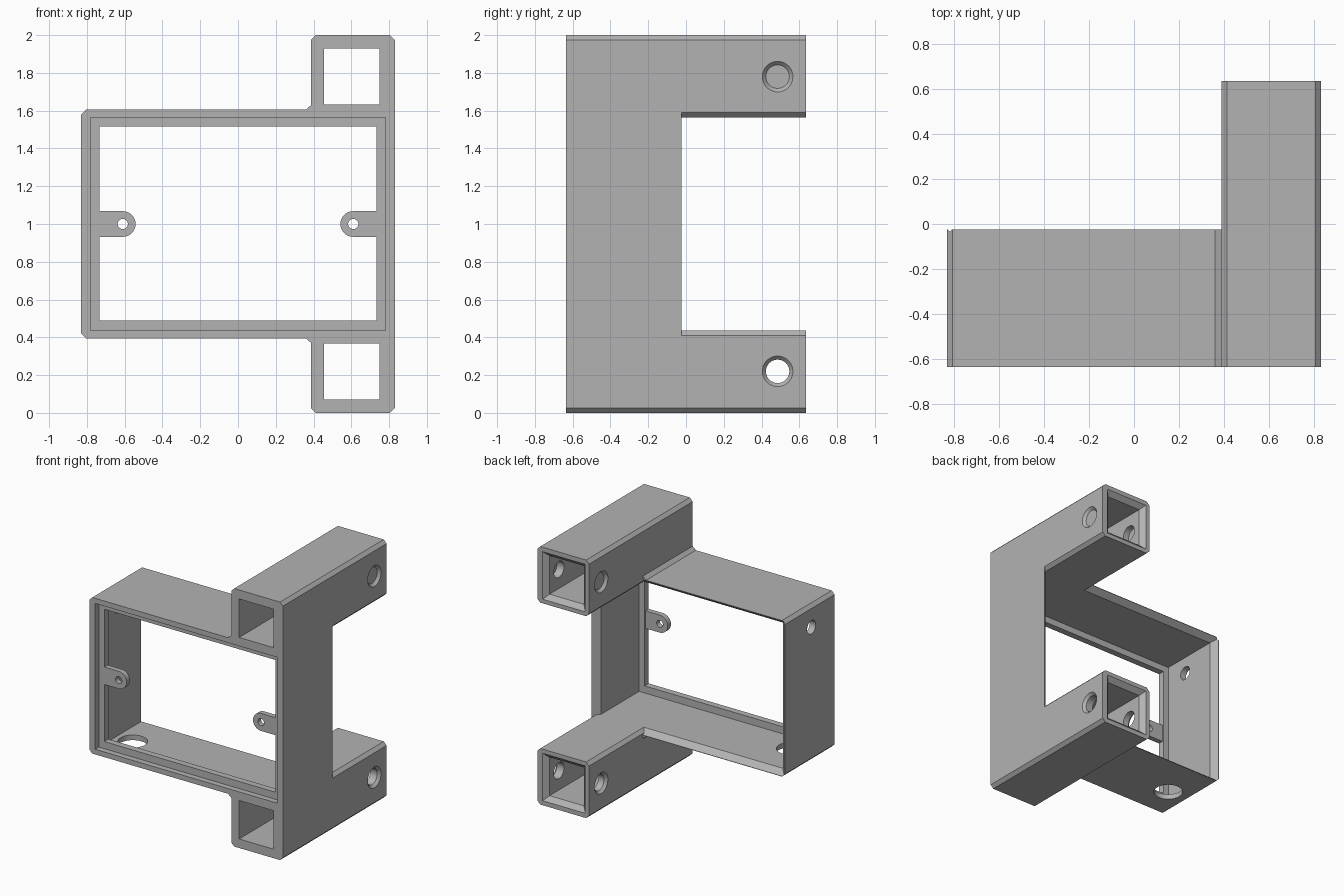
import bpy, bmesh, math
from mathutils import Matrix

if "Cube" in bpy.data.objects:
    bpy.data.objects.remove(bpy.data.objects["Cube"], do_unlink=True)

grey = bpy.data.materials.new("plain_grey")
grey.use_nodes = True
grey.diffuse_color = (0.45, 0.45, 0.45, 1)
grey.node_tree.nodes["Principled BSDF"].inputs["Base Color"].default_value = (0.45, 0.45, 0.45, 1)

FRONT, BOX_BACK, BACK = -0.635, -0.025, 0.635
HALF, BEVEL = 0.83, 0.025


def finish(name, bm):
    bmesh.ops.recalc_face_normals(bm, faces=bm.faces)
    mesh = bpy.data.meshes.new(name)
    bm.to_mesh(mesh)
    bm.free()
    mesh.materials.append(grey)
    obj = bpy.data.objects.new(name, mesh)
    bpy.context.scene.collection.objects.link(obj)
    return obj


def loft(name, outline, y0, y1, outline_end=None):
    """Solid between two (x, z) outlines along y."""
    bm = bmesh.new()
    a = [bm.verts.new((x, y0, z)) for x, z in outline]
    b = [bm.verts.new((x, y1, z)) for x, z in outline_end or outline]
    bm.faces.new(a)
    bm.faces.new(b)
    for i in range(len(a)):
        j = (i + 1) % len(a)
        bm.faces.new((a[i], a[j], b[j], b[i]))
    return finish(name, bm)


def rect(x0, x1, z0, z1, gx=0, gz=0):
    x0, x1, z0, z1 = x0 - gx, x1 + gx, z0 - gz, z1 + gz
    return [(x0, z0), (x1, z0), (x1, z1), (x0, z1)]


def chamfered(x0, x1, z0, z1, c):
    return [(x0 + c, z0), (x1 - c, z0), (x1, z0 + c), (x1, z1 - c),
            (x1 - c, z1), (x0 + c, z1), (x0, z1 - c), (x0, z0 + c)]


def rod(name, centre, axis, r0, r1, length):
    """Round cutter; r0 at the negative end, r1 at the positive end."""
    bm = bmesh.new()
    turn = {"X": Matrix.Rotation(math.pi / 2, 4, "Y"),
            "Y": Matrix.Rotation(-math.pi / 2, 4, "X"),
            "Z": Matrix.Identity(4)}[axis]
    bmesh.ops.create_cone(bm, cap_ends=True, segments=40, radius1=r0, radius2=r1,
                          depth=length, matrix=Matrix.Translation(centre) @ turn)
    return finish(name, bm)


def combine(target, tool, operation="DIFFERENCE"):
    mod = target.modifiers.new("join", "BOOLEAN")
    mod.operation, mod.solver, mod.object = operation, "EXACT", tool
    bpy.context.view_layer.objects.active = target
    bpy.ops.object.modifier_apply(modifier=mod.name)
    bpy.data.objects.remove(tool, do_unlink=True)


# Housing outline: wide box with a stub above and below on one side
lower = [(-HALF, 0.42), (-HALF + BEVEL, 0.395), (0.36, 0.395), (0.387, 0.37),
         (0.387, BEVEL), (0.387 + BEVEL, 0), (HALF - BEVEL, 0), (HALF, BEVEL)]
outline = lower + [(x, 2 - z) for x, z in reversed(lower)]
bracket = loft("bracket", outline, FRONT, BOX_BACK)

# Front recess, inner lip, cavity and flared back edge
inside = (-0.78, 0.78, 0.435, 1.565)
combine(bracket, loft("recess", rect(*inside), FRONT - 0.1, -0.59))
combine(bracket, loft("window", rect(-0.733, 0.733, 0.49, 1.515), -0.62, -0.5))
combine(bracket, loft("cavity", rect(*inside), -0.54, 0.1))
combine(bracket, loft("flare", rect(*inside), BOX_BACK - 0.046, BOX_BACK + 0.004,
                      rect(*inside, 0.05, 0.04)))

# Two square tubes running to the back
for z0 in (0, 1.565):
    tube = loft("tube", chamfered(0.387, HALF, z0, z0 + 0.435, BEVEL), FRONT, BACK)
    combine(bracket, tube, "UNION")

# Screw lugs on the lip
for side in (-1, 1):
    arc = [math.pi * (i / 16 - 0.5) for i in range(17)]
    pts = [(side * (0.61 - 0.068 * math.cos(t)), 1 + 0.068 * math.sin(t)) for t in arc]
    pts += [(side * 0.76, 1.068), (side * 0.76, 0.932)]
    combine(bracket, loft("lug", pts, -0.59, -0.55), "UNION")
    combine(bracket, rod("lug_hole", (side * 0.61, -0.57, 1), "Y", 0.027, 0.027, 0.2))

# Tube bores with flared back mouths and countersunk cross holes
for z0, zc in ((0.07, 0.22), (1.632, 1.78)):
    bore = (0.455, 0.75, z0, z0 + 0.298)
    combine(bracket, loft("bore", rect(*bore), FRONT - 0.1, BACK + 0.1))
    combine(bracket, loft("mouth", rect(*bore), BACK - 0.035, BACK + 0.005,
                          rect(*bore, 0.04, 0.04)))
    combine(bracket, rod("cross_hole", (0.6, 0.485, zc), "X", 0.062, 0.062, 1))
    for x, r0, r1 in ((HALF, 0.062, 0.1), (0.387, 0.1, 0.062)):
        combine(bracket, rod("countersink", (x, 0.485, zc), "X", r0, r1, 0.04))

# Cable holes in the side wall and the floor
combine(bracket, rod("side_hole", (-HALF, -0.35, 1.435), "X", 0.052, 0.052, 0.2))
combine(bracket, rod("floor_hole", (-0.64, -0.375, 0.42), "Z", 0.105, 0.105, 0.2))

# Smooth the round holes, keep the edges sharp
bpy.ops.object.select_all(action="DESELECT")
bracket.select_set(True)
bpy.context.view_layer.objects.active = bracket
bpy.ops.object.shade_smooth_by_angle(angle=math.radians(25))
